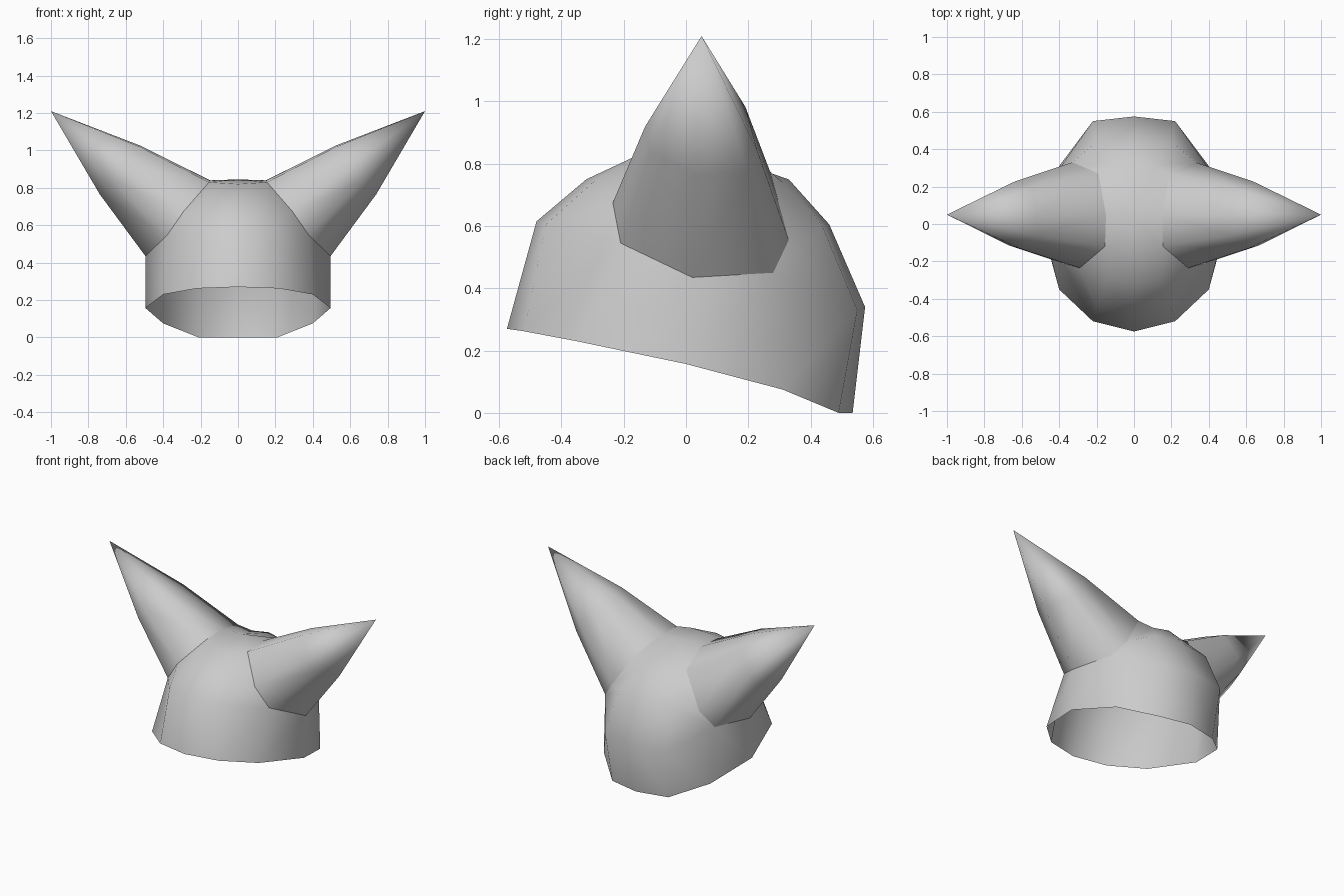
import bpy
import bmesh
from mathutils import Vector

old = bpy.data.objects.get("Cube")
if old:
    bpy.data.objects.remove(old, do_unlink=True)

grey = bpy.data.materials.new("light_grey")
grey.use_nodes = True
grey.diffuse_color = (0.6, 0.6, 0.6, 1)
grey.node_tree.nodes["Principled BSDF"].inputs["Base Color"].default_value = grey.diffuse_color


def finish(name, bm):
    """Turn a bmesh into a smooth grey object."""
    bmesh.ops.recalc_face_normals(bm, faces=bm.faces)
    mesh = bpy.data.meshes.new(name)
    bm.to_mesh(mesh)
    bm.free()
    mesh.materials.append(grey)
    mesh.shade_smooth()
    obj = bpy.data.objects.new(name, mesh)
    bpy.context.scene.collection.objects.link(obj)
    return obj


# Ribs of the left half of the cap, front to back; each runs from rim to crown
ribs = [
    [(0, -.575, .27), (0, -.48, .615), (0, -.32, .75), (0, -.17, .82)],
    [(.22, -.52, .262), (.2, -.45, .605), (.15, -.3, .74), (.08, -.16, .825)],
    [(.4, -.35, .23), (.38, -.21, .545), (.29, -.235, .675), (.155, -.12, .83)],
    [(.495, 0, .157), (.495, .02, .435), (.4, .05, .65), (.15, .05, .84)],
    [(.4, .31, .075), (.41, .28, .45), (.33, .33, .555), (.19, .27, .775)],
    [(.21, .49, 0), (.22, .55, .33), (.2, .44, .595), (.11, .31, .74)],
    [(0, .535, 0), (0, .575, .34), (0, .46, .605), (0, .33, .75)],
]
crown = (0, .05, .845)

# Cap: open shell, with an opening on the side where the horn grows out
bm = bmesh.new()
grid = [[bm.verts.new(p) for p in rib] for rib in ribs]
top = bm.verts.new(crown)
for c in range(len(grid) - 1):
    a, b = grid[c], grid[c + 1]
    for r in range(3):
        if not (c in (2, 3) and r in (1, 2)):
            bm.faces.new((a[r], b[r], b[r + 1], a[r + 1]))
    bm.faces.new((a[3], b[3], top))
bmesh.ops.delete(bm, geom=[v for v in bm.verts if not v.link_faces], context='VERTS')
cap = finish("cap", bm)
mirror = cap.modifiers.new("mirror", 'MIRROR')
mirror.use_clip = True

# Horns: bulged cones rising from the edge of the opening
opening = [(2, 1), (3, 1), (4, 1), (4, 2), (4, 3), (3, 3), (2, 3), (2, 2)]
for name, side in (("left_horn", 1), ("right_horn", -1)):
    flip = Vector((side, 1, 1))
    base = [Vector(ribs[c][r]) * flip for c, r in opening]
    tip = Vector((1, .05, 1.21)) * flip
    centre = sum(base, Vector()) / len(base)
    axis = centre.lerp(tip, .45)
    middle = [axis + (p.lerp(tip, .45) - axis) * 1.16 for p in base]
    bm = bmesh.new()
    low = [bm.verts.new(p) for p in base]
    mid = [bm.verts.new(p) for p in middle]
    point = bm.verts.new(tip)
    for i in range(len(low)):
        j = (i + 1) % len(low)
        bm.faces.new((low[i], low[j], mid[j], mid[i]))
        bm.faces.new((mid[i], mid[j], point))
    finish(name, bm)
